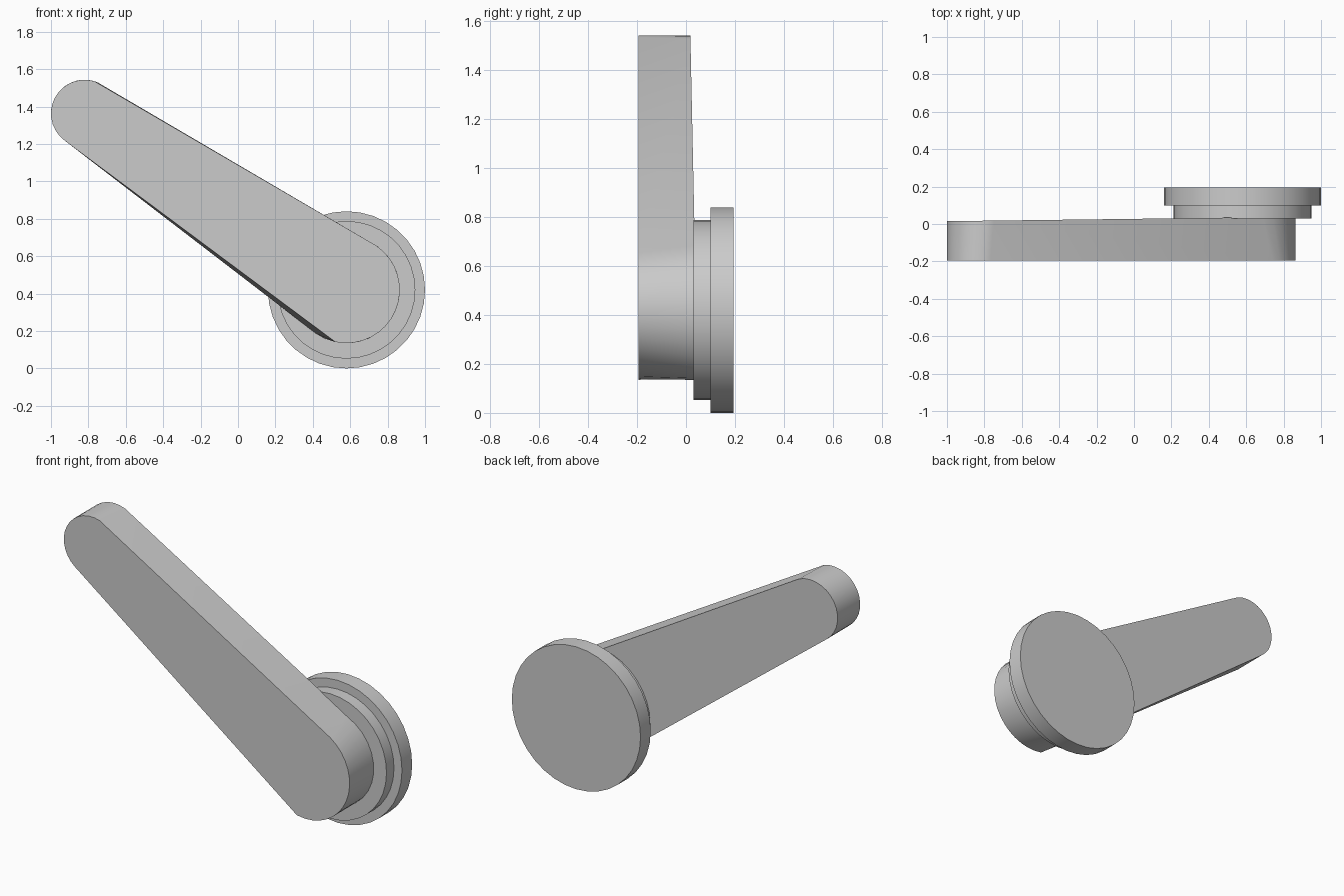
import bpy, bmesh, math

if "Cube" in bpy.data.objects:
    bpy.data.objects.remove(bpy.data.objects["Cube"])

BIG, R_BIG = (0.58, 0.42), 0.285      # hub end of the lever
TIP, R_TIP = (-0.82, 1.363), 0.18     # free end of the lever


def finish(name, bm):
    bmesh.ops.recalc_face_normals(bm, faces=bm.faces)
    me = bpy.data.meshes.new(name)
    bm.to_mesh(me)
    bm.free()
    ob = bpy.data.objects.new(name, me)
    bpy.context.collection.objects.link(ob)
    me.shade_smooth()
    me.set_sharp_from_angle(angle=math.radians(30))


def arc(c, r, a0, a1, n):
    angles = [math.radians(a0 + (a1 - a0) * i / n) for i in range(n + 1)]
    return [(c[0] + r * math.cos(a), c[1] + r * math.sin(a)) for a in angles]


def loft(name, front, back):
    """Closed solid between two outlines of (x, y, z) points."""
    bm = bmesh.new()
    f = [bm.verts.new(p) for p in front]
    b = [bm.verts.new(p) for p in back]
    bm.faces.new(f)
    bm.faces.new(b)
    for i in range(len(f)):
        j = (i + 1) % len(f)
        bm.faces.new((f[i], f[j], b[j], b[i]))
    finish(name, bm)


def disc(name, radius, y0, y1):
    ring = arc(BIG, radius, 0, 360, 36)[:-1]
    loft(name, [(x, y0, z) for x, z in ring], [(x, y1, z) for x, z in ring])


# Round base plate and the smaller step in front of it
disc("base_plate", 0.42, 0.10, 0.195)
disc("base_step", 0.368, 0.03, 0.10)

# Tapered lever: the back outline flares slightly and leans towards the hub
front = arc(BIG, R_BIG, -102, 56, 16) + arc(TIP, R_TIP, 73, 233, 14)
back = arc(BIG, R_BIG, -126, 67, 16) + arc(TIP, R_TIP, 67, 234, 14)
loft("lever",
     [(x, -0.195, z) for x, z in front],
     [(x, 0.015 + 0.0125 * (x + 1), z) for x, z in back])
